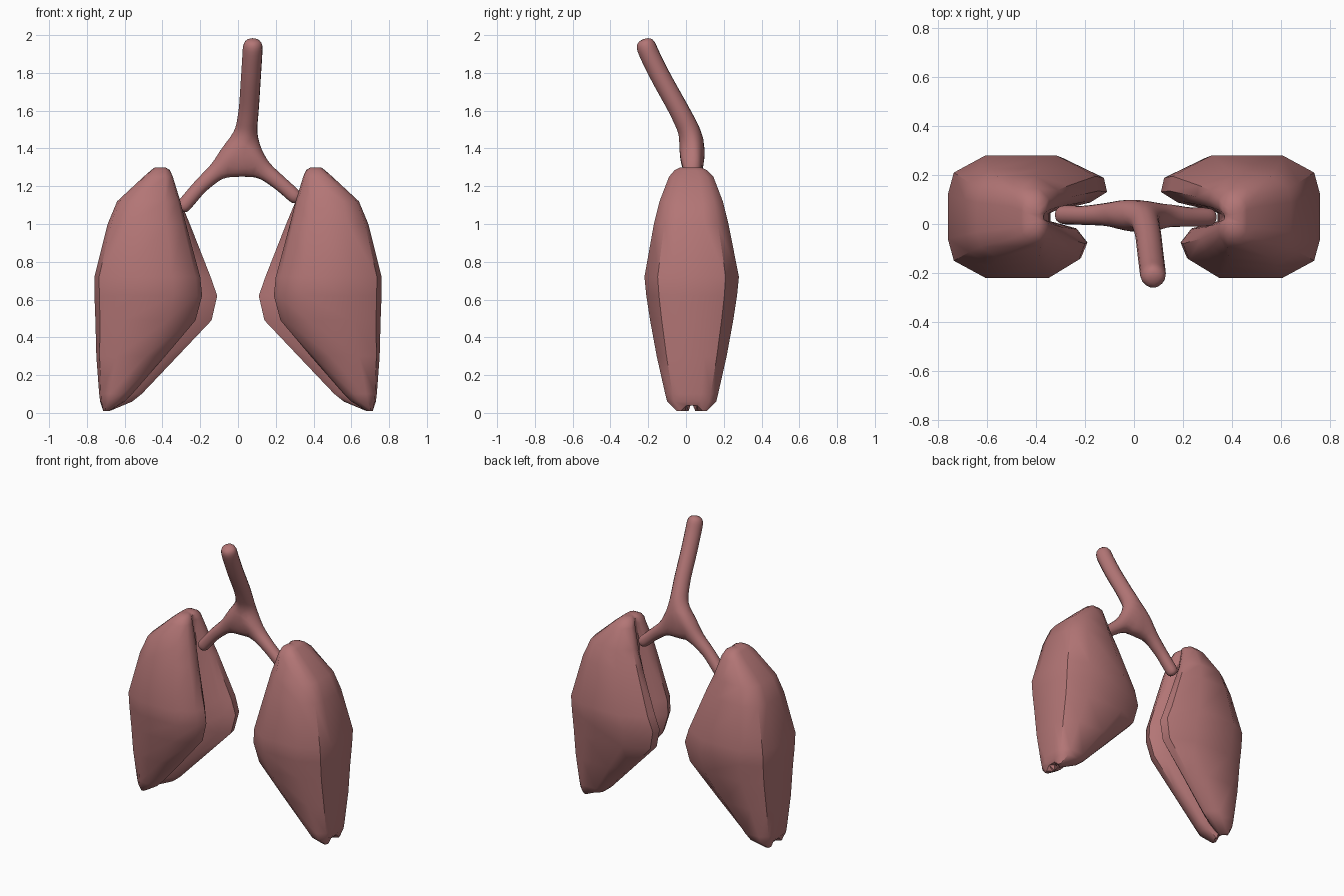
import bpy, bmesh

if "Cube" in bpy.data.objects:
    bpy.data.objects.remove(bpy.data.objects["Cube"])

flesh = bpy.data.materials.new("flesh pink")
flesh.diffuse_color = (0.45, 0.18, 0.18, 1)
flesh.use_nodes = True
flesh.node_tree.nodes["Principled BSDF"].inputs["Base Color"].default_value = flesh.diffuse_color

# Lung levels: z, outer x, front lobe inner x, back lobe inner x, cleft x, front y, back y
LEVELS = [
    (0.01, 0.715, 0.68, 0.68, 0.69, -0.05, 0.11),
    (0.06, 0.73, 0.60, 0.56, 0.66, -0.10, 0.16),
    (0.10, 0.735, 0.56, 0.51, 0.61, -0.11, 0.17),
    (0.30, 0.75, 0.385, 0.32, 0.47, -0.155, 0.215),
    (0.49, 0.755, 0.225, 0.14, 0.38, -0.19, 0.25),
    (0.62, 0.76, 0.19, 0.11, 0.34, -0.21, 0.27),
    (0.72, 0.76, 0.20, 0.145, 0.34, -0.22, 0.28),
    (1.00, 0.69, 0.275, 0.255, 0.345, -0.17, 0.225),
    (1.12, 0.64, 0.305, 0.305, 0.35, -0.14, 0.195),
    (1.25, 0.50, 0.345, 0.345, 0.365, -0.09, 0.145),
    (1.285, 0.46, 0.36, 0.36, 0.37, -0.06, 0.11),
    (1.30, 0.44, 0.385, 0.385, 0.39, -0.03, 0.08),
]


def section(z, xo, xf, xb, xn, y0, y1):
    """C-shaped outline with a cleft on the inner side."""
    w, h = xo - min(xf, xb), y1 - y0
    y = lambda t: y0 + t * h
    return [(xo, y(0.32), z), (xo - 0.04 * w, y(0.14), z), (xo - 0.25 * w, y0, z),
            (xf + 0.24 * w, y0, z), (xf + 0.04 * w, y(0.15), z), (xf, y(0.28), z),
            (xf + 0.3 * (xn - xf), y(0.40), z), (xn, y(0.46), z), (xn, y(0.54), z),
            (xb + 0.3 * (xn - xb), y(0.62), z), (xb, y(0.71), z), (xb + 0.02 * w, y(0.83), z),
            (xb + 0.28 * w, y1, z), (xo - 0.25 * w, y1, z), (xo - 0.04 * w, y(0.86), z),
            (xo, y(0.68), z)]


def finish(obj, angle):
    obj.data.materials.append(flesh)
    bpy.ops.object.select_all(action='DESELECT')
    obj.select_set(True)
    bpy.context.view_layer.objects.active = obj
    bpy.ops.object.shade_smooth_by_angle(angle=angle)


# Lungs, lofted through the levels and mirrored
def lung(name, side):
    bm = bmesh.new()
    rings = [[bm.verts.new((side * x, y, z)) for x, y, z in section(*lv)] for lv in LEVELS]
    n = len(rings[0])
    for a, b in zip(rings, rings[1:]):
        for i in range(n):
            j = (i + 1) % n
            bm.faces.new((a[i], a[j], b[j], b[i]))
    bm.faces.new(rings[0])
    bm.faces.new(rings[-1])
    # raise the middle of the tip so it ends in two small bumps
    for i in (0, 15, 7, 8):
        rings[0][i].co.z += 0.03
    bmesh.ops.triangulate(bm, faces=[f for f in bm.faces if len(f.verts) > 4])
    bmesh.ops.recalc_face_normals(bm, faces=bm.faces)
    mesh = bpy.data.meshes.new(name)
    bm.to_mesh(mesh)
    bm.free()
    obj = bpy.data.objects.new(name, mesh)
    bpy.context.collection.objects.link(obj)
    finish(obj, 0.75)


lung("left_lung", -1)
lung("right_lung", 1)

# Windpipe and its two branches, one skinned skeleton: x, y, z, radius
POINTS = [(0.02, 0.045, 1.35, 0.085),
          (0.04, 0.03, 1.47, 0.062), (0.058, -0.04, 1.61, 0.056), (0.068, -0.13, 1.77, 0.056),
          (0.077, -0.20, 1.91, 0.056), (0.08, -0.228, 1.985, 0.056),
          (0.13, 0.035, 1.29, 0.052), (0.23, 0.028, 1.21, 0.042), (0.33, 0.028, 1.12, 0.042),
          (-0.10, 0.04, 1.29, 0.052), (-0.20, 0.035, 1.20, 0.042), (-0.31, 0.038, 1.07, 0.042)]
EDGES = [(0, 1), (1, 2), (2, 3), (3, 4), (4, 5), (0, 6), (6, 7), (7, 8), (0, 9), (9, 10), (10, 11)]
mesh = bpy.data.meshes.new("windpipe")
mesh.from_pydata([p[:3] for p in POINTS], EDGES, [])
pipe = bpy.data.objects.new("windpipe", mesh)
bpy.context.collection.objects.link(pipe)
bpy.context.view_layer.objects.active = pipe
pipe.select_set(True)
skin = pipe.modifiers.new("skin", 'SKIN')
skin.use_smooth_shade = True
for i, (v, p) in enumerate(zip(mesh.skin_vertices[0].data, POINTS)):
    v.radius = (p[3], p[3])
    v.use_root = i == 0
sub = pipe.modifiers.new("rounding", 'SUBSURF')
sub.levels = sub.render_levels = 2
for m in ("skin", "rounding"):
    bpy.ops.object.modifier_apply(modifier=m)
finish(pipe, 1.0)
